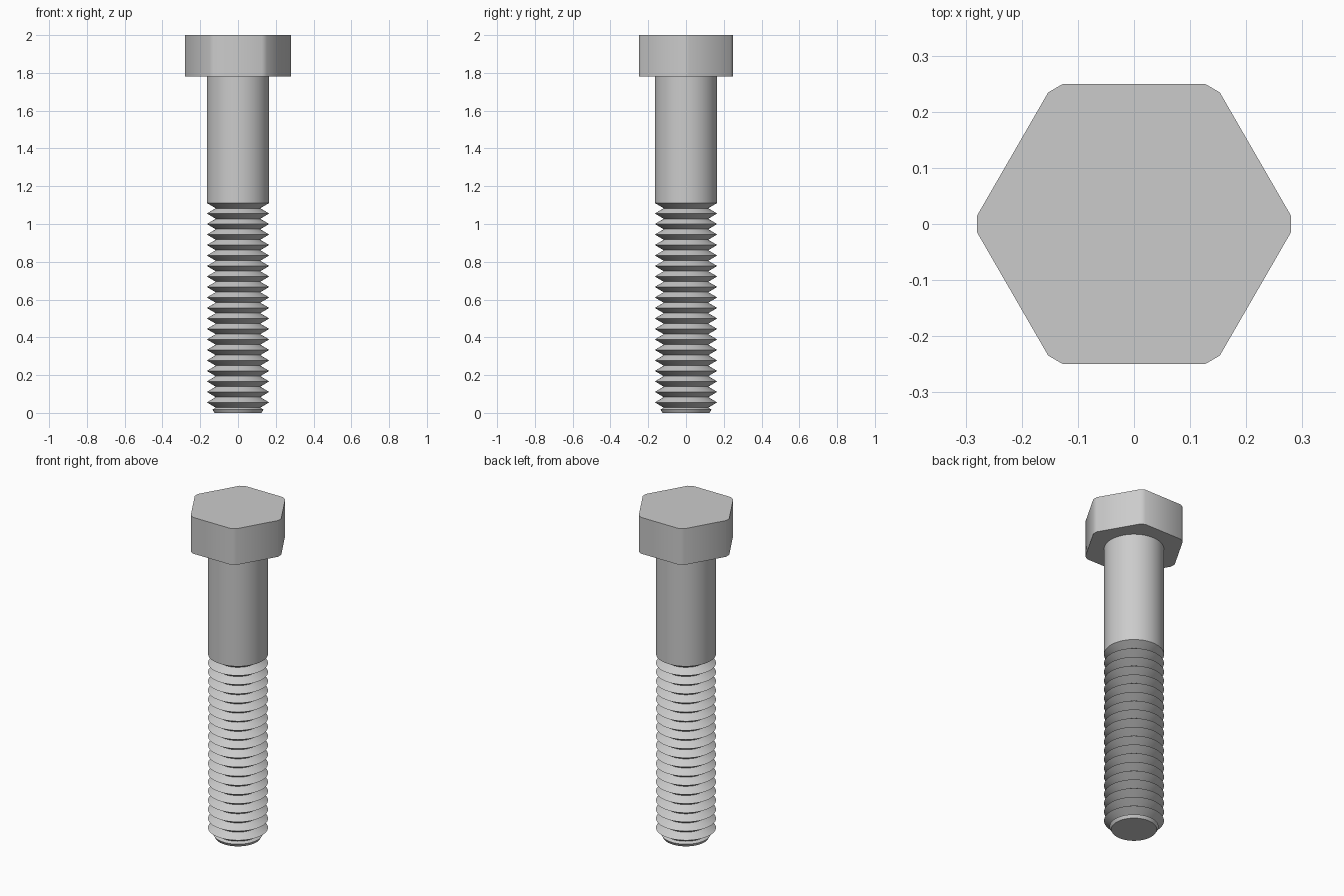
import bpy
import bmesh
import math

if "Cube" in bpy.data.objects:
    bpy.data.objects.remove(bpy.data.objects["Cube"], do_unlink=True)

SEGMENTS = 64
PITCH = 1 / 18        # distance between thread crests
TURNS = 20            # crests from the tip up to the shank
CREST, ROOT = 0.165, 0.118
SHANK_BOTTOM = PITCH * TURNS
HEAD_BOTTOM, TOP = 1.78, 2.0

# Plain grey steel
steel = bpy.data.materials.new("grey steel")
steel.use_nodes = True
GREY = (0.6, 0.6, 0.6, 1.0)
steel.diffuse_color = GREY
steel.node_tree.nodes["Principled BSDF"].inputs["Base Color"].default_value = GREY


def finish(name, bm, angle):
    """Turn a bmesh into a smooth-shaded object with sharp edges kept."""
    bmesh.ops.recalc_face_normals(bm, faces=bm.faces[:])
    mesh = bpy.data.meshes.new(name)
    bm.to_mesh(mesh)
    bm.free()
    mesh.materials.append(steel)
    obj = bpy.data.objects.new(name, mesh)
    bpy.context.collection.objects.link(obj)
    bpy.ops.object.select_all(action='DESELECT')
    obj.select_set(True)
    bpy.context.view_layer.objects.active = obj
    bpy.ops.object.shade_smooth_by_angle(angle=math.radians(angle))
    return obj


def lathe(name, profile):
    """Stack rings of (radius, z) into a closed turned solid."""
    bm = bmesh.new()
    rings = []
    for r, z in profile:
        rings.append([bm.verts.new((r * math.cos(math.tau * i / SEGMENTS),
                                    r * math.sin(math.tau * i / SEGMENTS), z))
                      for i in range(SEGMENTS)])
    for low, high in zip(rings, rings[1:]):
        for i in range(SEGMENTS):
            j = (i + 1) % SEGMENTS
            bm.faces.new((low[i], low[j], high[j], high[i]))
    bm.faces.new(rings[0])
    bm.faces.new(rings[-1])
    return finish(name, bm, 30)


# Thread: chamfered tip, then alternating roots and crests
profile = [(0.125, 0.0), (0.135, 0.018)]
for k in range(TURNS):
    profile.append((ROOT, PITCH * (k + 0.5)))
    profile.append((CREST, PITCH * (k + 1)))
lathe("thread", profile)

# Smooth shank, up to the underside of the head
lathe("shank", [(CREST, SHANK_BOTTOM), (CREST, HEAD_BOTTOM)])

# Hexagonal head with narrow flats cut across its six corners
bm = bmesh.new()
outline = []
for k in range(6):
    for offset in (-3.1, 3.1):
        a = math.radians(60 * k + offset)
        outline.append(bm.verts.new((0.28 * math.cos(a), 0.28 * math.sin(a), HEAD_BOTTOM)))
base = bm.faces.new(outline)
extruded = bmesh.ops.extrude_face_region(bm, geom=[base], use_keep_orig=True)
bmesh.ops.translate(bm, vec=(0, 0, TOP - HEAD_BOTTOM),
                    verts=[v for v in extruded["geom"] if isinstance(v, bmesh.types.BMVert)])
finish("hex_head", bm, 40)
